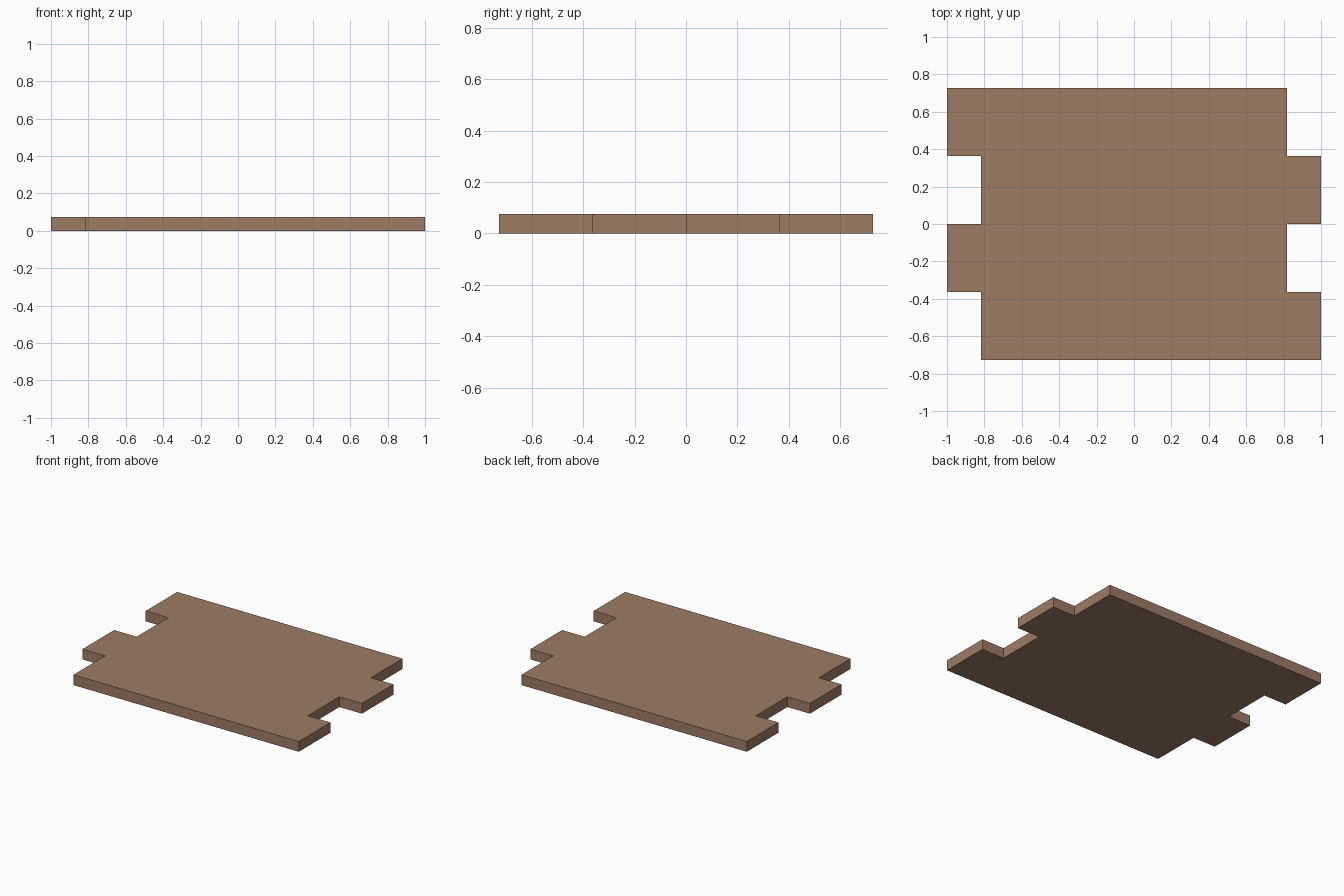
import bpy, bmesh

if "Cube" in bpy.data.objects:
    bpy.data.objects.remove(bpy.data.objects["Cube"])

U = 2 / 11            # one finger-joint unit
THICK = 0.075

wood = bpy.data.materials.new("warm brown wood")
wood.diffuse_color = (0.34, 0.20, 0.13, 1)
wood.use_nodes = True
wood.node_tree.nodes["Principled BSDF"].inputs["Base Color"].default_value = wood.diffuse_color

# Floor panel outline: four plank courses, staggered by one unit
rows = [(-4.5 * U, 5.5 * U), (-5.5 * U, 4.5 * U)] * 2
left, right = [], []
for i, (x0, x1) in enumerate(rows):
    for y in (-4 * U + i * 2 * U, -4 * U + (i + 1) * 2 * U):
        left.append((x0, y))
        right.append((x1, y))
outline = right + left[::-1]

# Extrude the outline into one solid slab
bm = bmesh.new()
face = bm.faces.new([bm.verts.new((x, y, 0)) for x, y in outline])
top = bmesh.ops.extrude_face_region(bm, geom=[face], use_keep_orig=True)
bmesh.ops.translate(bm, vec=(0, 0, THICK),
                    verts=[v for v in top["geom"] if isinstance(v, bmesh.types.BMVert)])
bmesh.ops.recalc_face_normals(bm, faces=bm.faces)

mesh = bpy.data.meshes.new("staggered_floor_panel")
bm.to_mesh(mesh)
bm.free()
mesh.materials.append(wood)
panel = bpy.data.objects.new("staggered_floor_panel", mesh)
bpy.context.collection.objects.link(panel)
